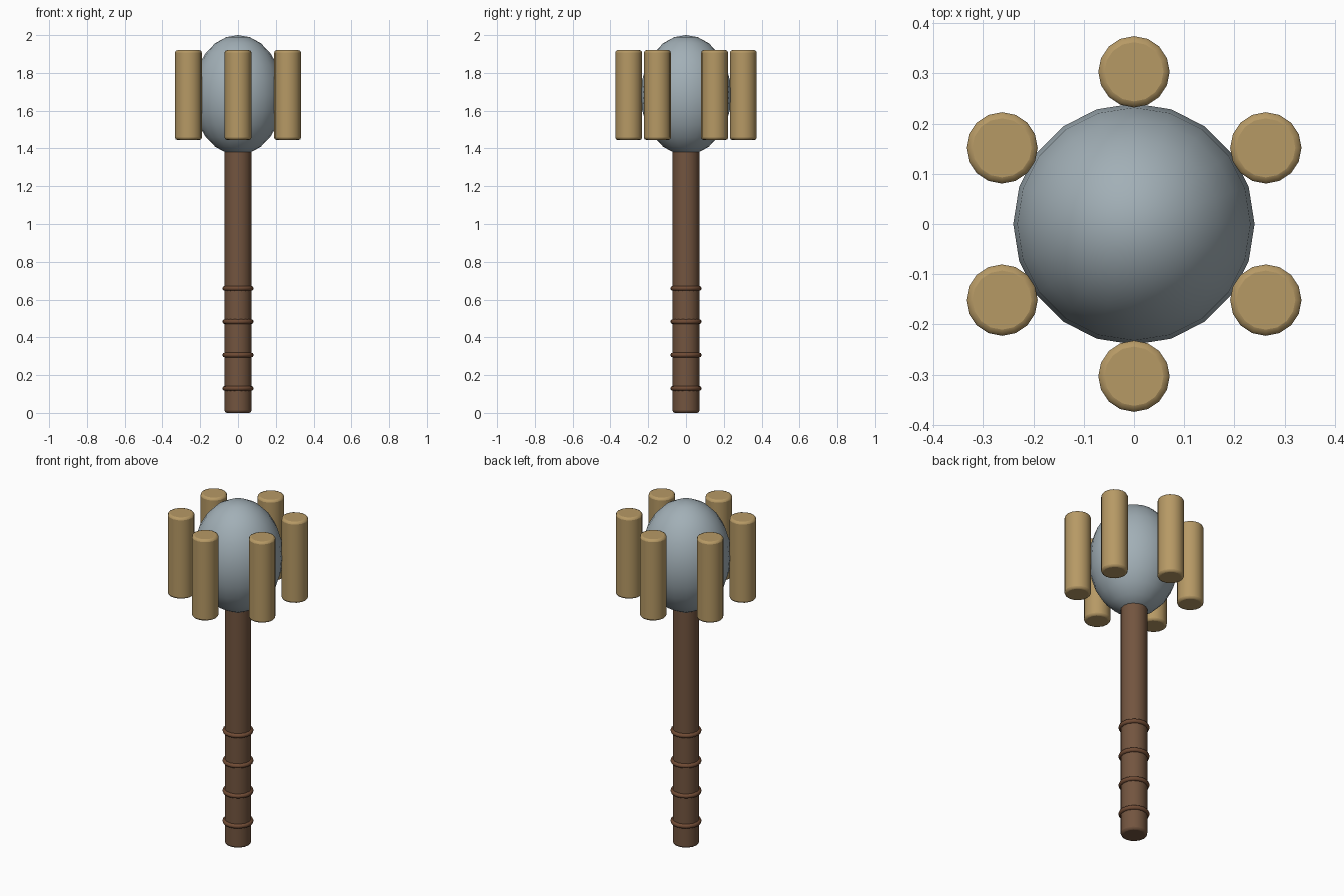
import bpy, math

if "Cube" in bpy.data.objects:
    bpy.data.objects.remove(bpy.data.objects["Cube"])


def material(name, rgb):
    m = bpy.data.materials.new(name)
    m.diffuse_color = (*rgb, 1)
    m.use_nodes = True
    m.node_tree.nodes["Principled BSDF"].inputs["Base Color"].default_value = m.diffuse_color
    return m


steel = material("steel", (0.36, 0.43, 0.47))
wood = material("wood", (0.17, 0.09, 0.05))
leather = material("leather", (0.16, 0.07, 0.035))
tan = material("tan", (0.47, 0.32, 0.13))


def finish(name, mat, angle=40):
    o = bpy.context.object
    o.name = name
    o.data.materials.append(mat)
    bpy.ops.object.shade_smooth_by_angle(angle=math.radians(angle))
    return o


def rod(name, x, y, z0, z1, radius, mat, sides):
    # Upright cylinder with slightly rounded rims
    bpy.ops.mesh.primitive_cylinder_add(
        vertices=sides, radius=radius, depth=z1 - z0, location=(x, y, (z0 + z1) / 2))
    o = finish(name, mat)
    b = o.modifiers.new("rim", 'BEVEL')
    b.width = 0.012
    b.segments = 2
    b.limit_method = 'ANGLE'
    b.angle_limit = math.radians(50)
    return o


# Handle
rod("handle", 0, 0, 0, 1.41, 0.071, wood, 16)

# Grip rings
for i in range(4):
    bpy.ops.mesh.primitive_torus_add(
        major_segments=20, minor_segments=8, major_radius=0.07,
        minor_radius=0.013, location=(0, 0, 0.13 + i * 0.1765))
    finish(f"grip_ring_{i + 1}", leather, 60)

# Egg-shaped head
bpy.ops.mesh.primitive_uv_sphere_add(
    segments=20, ring_count=12, radius=1, location=(0, 0, 1.683))
bpy.context.object.scale = (0.24, 0.24, 0.317)
bpy.ops.object.transform_apply(location=False, rotation=False, scale=True)
finish("head", steel, 60)

# Six bars standing around the head
for i in range(6):
    a = math.radians(30 + 60 * i)
    rod(f"head_bar_{i + 1}", 0.303 * math.cos(a), 0.303 * math.sin(a),
        1.445, 1.92, 0.071, tan, 16)
